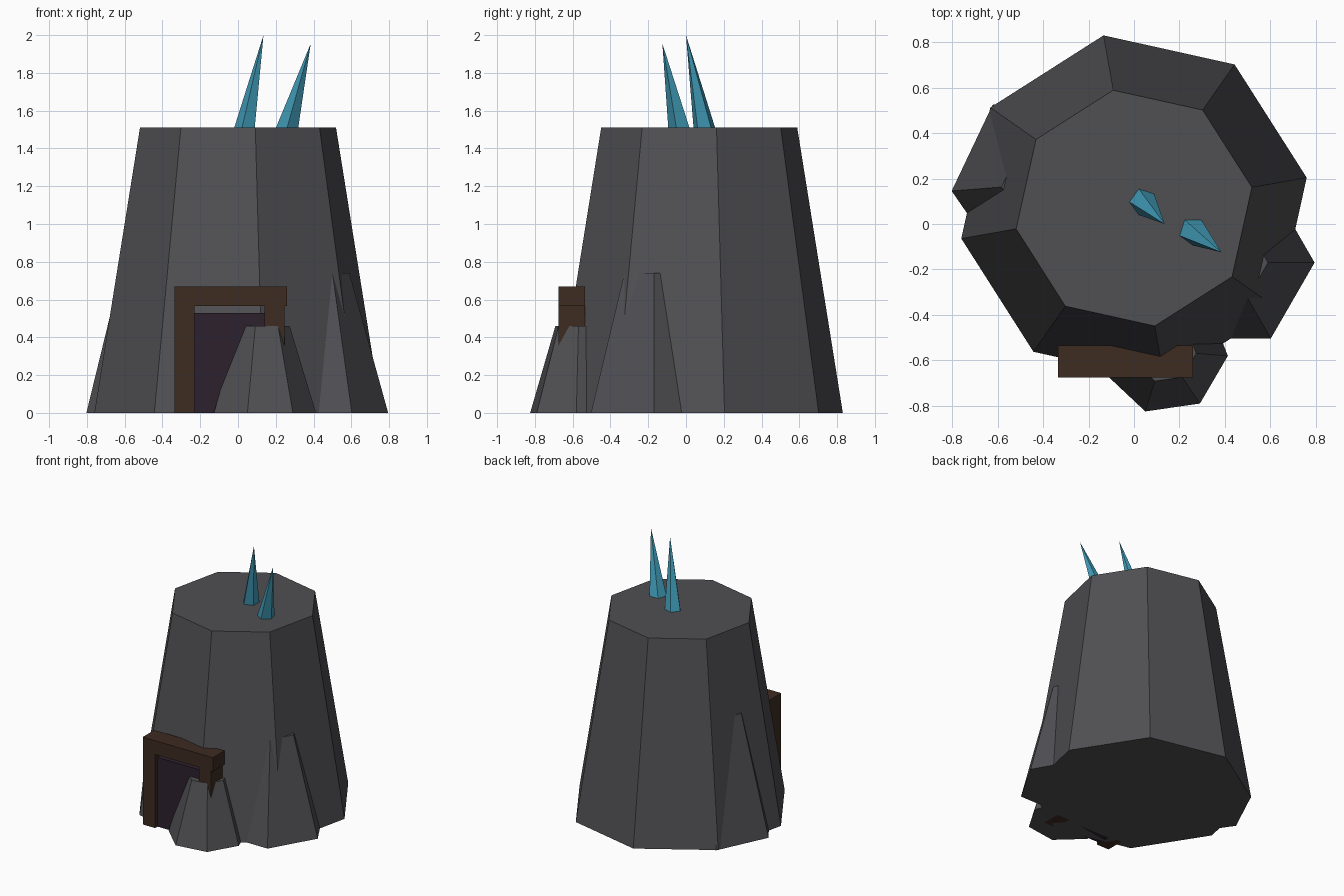
import bpy
import bmesh
from math import cos, sin, radians, tau

cube = bpy.data.objects.get("Cube")
if cube:
    bpy.data.objects.remove(cube, do_unlink=True)


def material(name, rgb):
    mat = bpy.data.materials.new(name)
    mat.use_nodes = True
    colour = (*rgb, 1.0)
    mat.diffuse_color = colour
    mat.node_tree.nodes["Principled BSDF"].inputs["Base Color"].default_value = colour
    return mat


ROCK = material("grey rock", (0.080, 0.080, 0.088))
WOOD = material("dark wood", (0.047, 0.025, 0.015))
DOOR = material("dark purple door", (0.027, 0.015, 0.027))
CRYSTAL = material("blue crystal", (0.052, 0.33, 0.48))


def finish(name, bm, mat):
    bmesh.ops.recalc_face_normals(bm, faces=bm.faces)
    mesh = bpy.data.meshes.new(name)
    bm.to_mesh(mesh)
    bm.free()
    mesh.materials.append(mat)
    obj = bpy.data.objects.new(name, mesh)
    bpy.context.collection.objects.link(obj)
    return obj


def ring(bm, sides, radius, centre, phase, z):
    verts = []
    for i in range(sides):
        a = radians(phase) + tau * i / sides
        verts.append(bm.verts.new((centre[0] + radius * cos(a),
                                   centre[1] + radius * sin(a), z)))
    return verts


def frustum(name, sides, bottom, top, height, centre, phase):
    """Flat-topped tapering rock standing on the ground."""
    bm = bmesh.new()
    low = ring(bm, sides, bottom, centre, phase, 0)
    high = ring(bm, sides, top, centre, phase, height)
    bm.faces.new(low)
    bm.faces.new(high)
    for i in range(sides):
        j = (i + 1) % sides
        bm.faces.new((low[i], low[j], high[j], high[i]))
    return finish(name, bm, ROCK)


def spike(name, sides, radius, centre, phase, z, tip):
    """Leaning pointed crystal."""
    bm = bmesh.new()
    low = ring(bm, sides, radius, centre, phase, z)
    point = bm.verts.new(tip)
    bm.faces.new(low)
    for i in range(sides):
        bm.faces.new((low[i], low[(i + 1) % sides], point))
    return finish(name, bm, CRYSTAL)


def box(name, x, y, z, mat):
    """Box from its x, y and z ranges."""
    bm = bmesh.new()
    bmesh.ops.create_cube(bm, size=1)
    for v in bm.verts:
        v.co = [r[0] if c < 0 else r[1] for c, r in zip(v.co, (x, y, z))]
    return finish(name, bm, mat)


# Main rock tower
TOP = 1.51
frustum("rock_tower", 8, 0.772, 0.527, TOP, (0, 0.07), 10)

# Boulders leaning out of the foot of the tower
frustum("front_boulder", 7, 0.28, 0.14, 0.46, (0.134, -0.558), 252.5)
frustum("left_boulder", 6, 0.385, 0.18, 0.74, (0.41, -0.17), 0)
frustum("right_boulder", 6, 0.42, 0.20, 0.90, (-0.384, 0.179), 4.6)

# Timber door frame and door
DEPTH = (-0.675, -0.535)
box("right_door_post", (-0.335, -0.23), DEPTH, (0, 0.57), WOOD)
box("left_door_post", (0.14, 0.245), DEPTH, (0, 0.57), WOOD)
box("door_lintel", (-0.335, 0.26), DEPTH, (0.565, 0.67), WOOD)
box("door", (-0.235, 0.145), (-0.645, -0.55), (0, 0.53), DOOR)

# Crystals on the summit
spike("tall_crystal", 5, 0.06, (0.04, 0.097), 180, TOP, (0.135, 0.0, 2.0))
spike("short_crystal", 5, 0.062, (0.26, -0.032), 54, TOP, (0.385, -0.125, 1.955))
